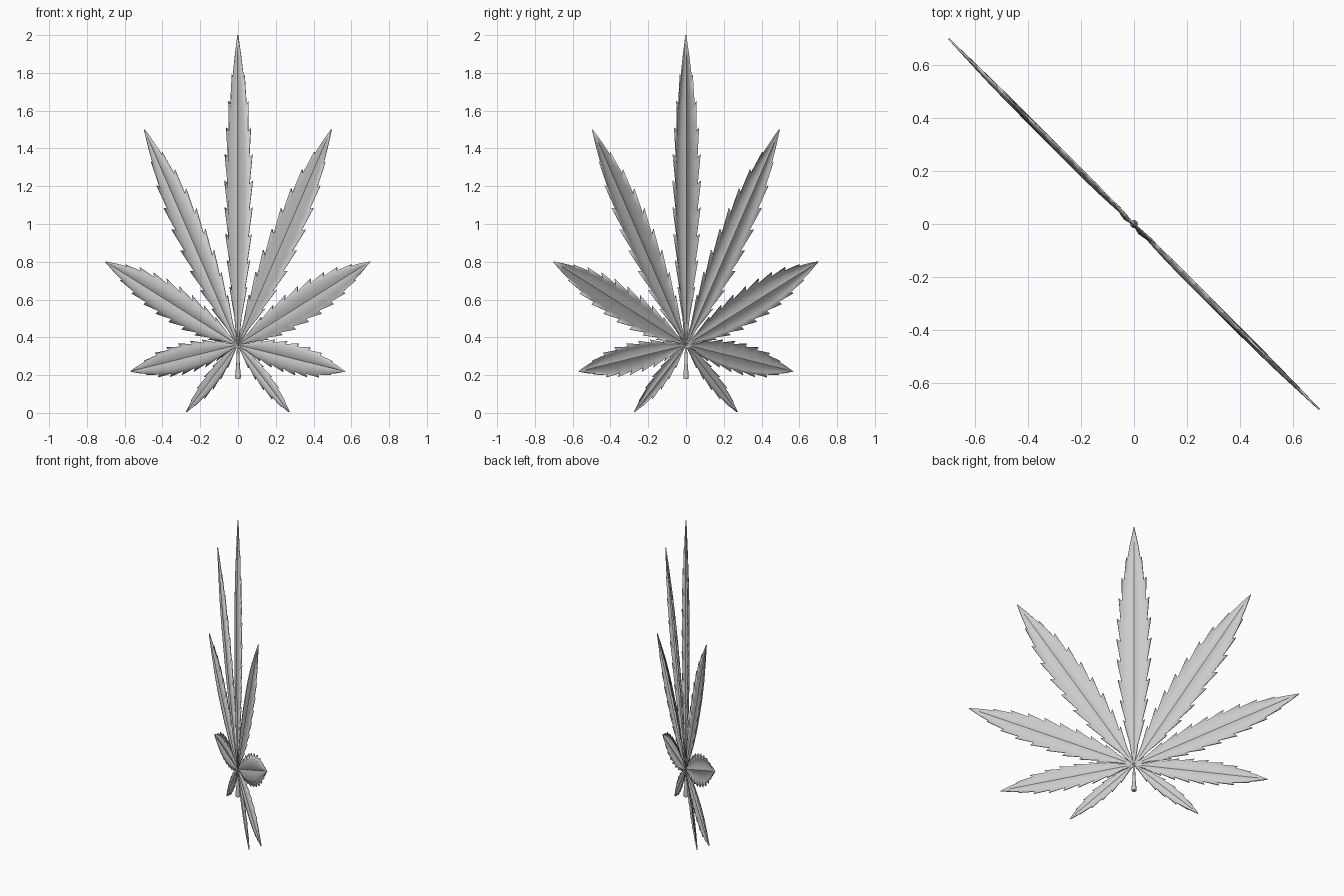
import bpy, bmesh, math
from mathutils import Vector

cube = bpy.data.objects.get("Cube")
if cube:
    bpy.data.objects.remove(cube, do_unlink=True)

grey = bpy.data.materials.new("leaf grey")
grey.use_nodes = True
grey.diffuse_color = (0.6, 0.6, 0.6, 1)
grey.node_tree.nodes["Principled BSDF"].inputs["Base Color"].default_value = (0.6, 0.6, 0.6, 1)

HUB = Vector((0, 0, 0.36))
SIDE = Vector((1, -1, 0)).normalized()     # the leaf spreads along this diagonal
FACE = Vector((-1, -1, 0)).normalized()    # upper face of the leaf
UP = Vector((0, 0, 1))

# Half width of a leaflet along its length, as a fraction of the widest point
OUTLINE = [(0, 0.03), (0.06, 0.2), (0.15, 0.52), (0.27, 0.8), (0.39, 0.96), (0.52, 1.0),
           (0.63, 0.97), (0.76, 0.78), (0.88, 0.42), (1, 0.0)]
# Cross-section: position across the half width, height as a fraction of the half width
SECTION = [(0, 0.0), (0.12, 0.05), (0.4, 0.13), (0.7, 0.08)]
EDGE_DROP = -0.06


def half_width(t):
    for (a, wa), (b, wb) in zip(OUTLINE, OUTLINE[1:]):
        if t <= b:
            return wa + (wb - wa) * (t - a) / (b - a)
    return 0.0


def finish(bm, name):
    bmesh.ops.recalc_face_normals(bm, faces=bm.faces)
    me = bpy.data.meshes.new(name)
    bm.to_mesh(me)
    bm.free()
    me.materials.append(grey)
    ob = bpy.data.objects.new(name, me)
    bpy.context.collection.objects.link(ob)
    bpy.ops.object.select_all(action='DESELECT')
    ob.select_set(True)
    bpy.context.view_layer.objects.active = ob
    bpy.ops.object.shade_smooth_by_angle(angle=math.radians(40))
    return ob


def leaflet(name, tip_u, tip_z, width, teeth):
    """Serrated blade from the hub to its tip, with a grooved midrib."""
    axis = SIDE * tip_u + UP * (tip_z - HUB.z)
    length = axis.length
    axis.normalize()
    across = axis.cross(FACE)

    # Rows: inner position, edge position, edge scale (teeth lean to the tip)
    start, end = 0.09, 0.86
    step = (end - start) / teeth
    rows = [(0, 0, 1), (0.05, 0.05, 1)]
    for k in range(teeth):
        t = start + k * step
        rows.append((t, t, 0.86))
        rows.append((t + 0.72 * step, t + 1.14 * step, 1.12))
    rows += [(end, end, 0.9), (0.93, 0.93, 1), (1, 1, 1)]

    bm = bmesh.new()

    def point(t, w, h):
        return bm.verts.new(HUB + axis * (t * length) + across * w + FACE * h)

    grid = []
    for t, te, scale in rows:
        w = max(half_width(t) * width, 0.001)
        we = max(half_width(te) * scale * width, 0.0012)
        half = {s: [point(t, s * p * w, h * w) for p, h in SECTION[1:]]
                   + [point(te, s * we, EDGE_DROP * w)] for s in (-1, 1)}
        grid.append(half[-1][::-1] + [point(t, 0, 0)] + half[1])
    for a, b in zip(grid, grid[1:]):
        for i in range(len(a) - 1):
            bm.faces.new((a[i], a[i + 1], b[i + 1], b[i]))
    ob = finish(bm, name)
    mod = ob.modifiers.new("thickness", 'SOLIDIFY')
    mod.thickness = 0.006
    mod.offset = 0


leaflet("top_leaflet", 0, 2.0, 0.094, 9)
# Paired leaflets: tip sideways, tip height, half width, teeth
PAIRS = {"upper": (0.70, 1.50, 0.098, 8), "middle": (0.99, 0.80, 0.092, 8),
         "lower": (0.80, 0.22, 0.076, 7), "bottom": (0.385, 0.005, 0.042, 5)}
for name, (u, z, w, n) in PAIRS.items():
    for side, s in (("left", 1), ("right", -1)):
        leaflet(f"{name}_leaflet_{side}", s * u, z, w, n)

# Stem, flaring towards its cut end
bm = bmesh.new()
rings = []
for z, r in [(0.37, 0.005), (0.32, 0.007), (0.25, 0.010), (0.20, 0.015), (0.18, 0.014)]:
    rings.append([bm.verts.new((r * math.cos(a * math.pi / 5), r * math.sin(a * math.pi / 5), z))
                  for a in range(10)])
for a, b in zip(rings, rings[1:]):
    for i in range(10):
        j = (i + 1) % 10
        bm.faces.new((a[i], a[j], b[j], b[i]))
bm.faces.new(rings[0])
bm.faces.new(rings[-1])
finish(bm, "stem")
